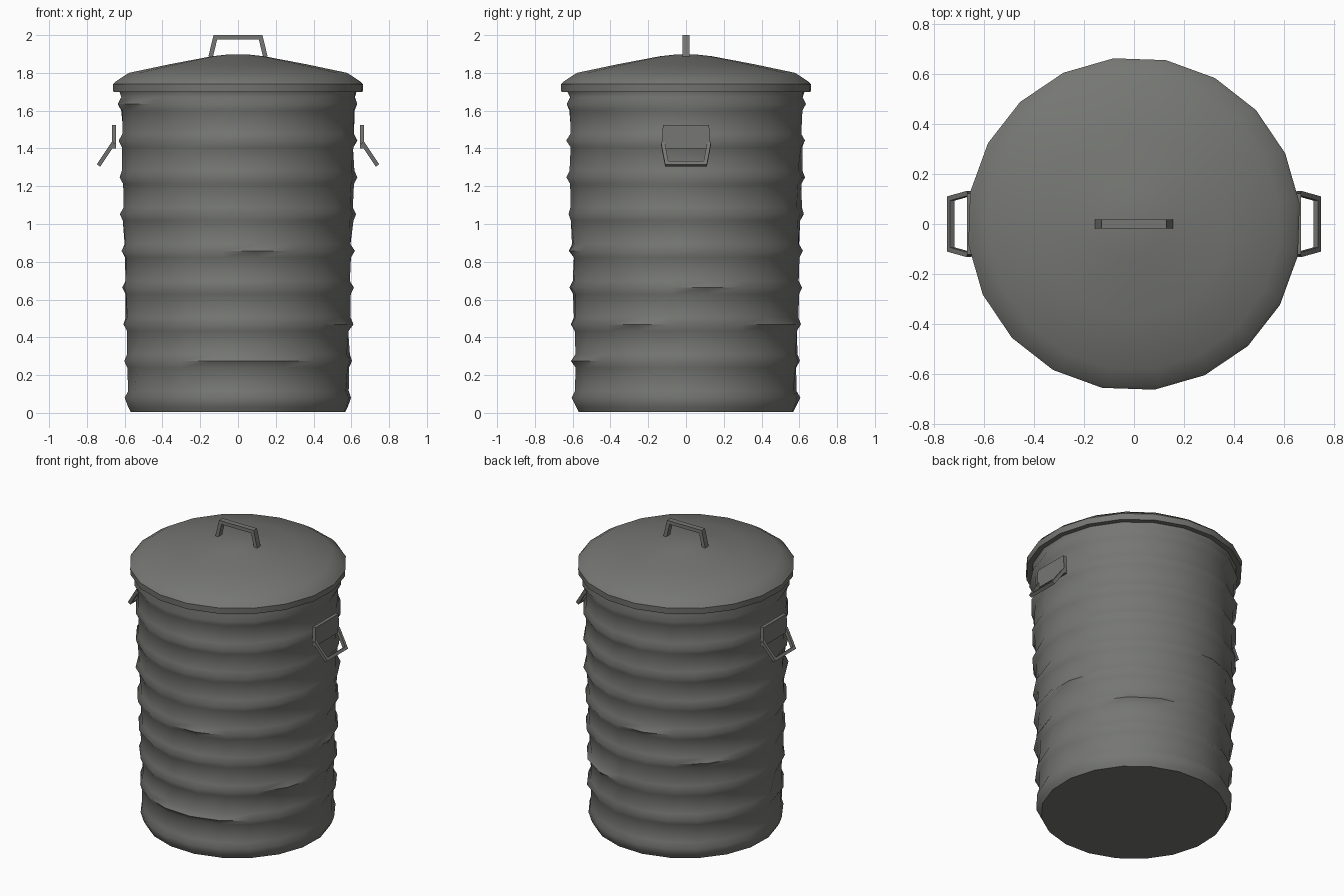
import bpy, bmesh, math, random
from mathutils import Vector

if "Cube" in bpy.data.objects:
    bpy.data.objects.remove(bpy.data.objects["Cube"])

random.seed(4)
SIDES = 20

steel = bpy.data.materials.new("dull grey steel")
steel.diffuse_color = (0.18, 0.185, 0.172, 1)
steel.use_nodes = True
steel.node_tree.nodes["Principled BSDF"].inputs["Base Color"].default_value = steel.diffuse_color


def finish(name, bm, smooth=None):
    bmesh.ops.recalc_face_normals(bm, faces=bm.faces)
    me = bpy.data.meshes.new(name)
    bm.to_mesh(me)
    bm.free()
    me.materials.append(steel)
    ob = bpy.data.objects.new(name, me)
    bpy.context.collection.objects.link(ob)
    if smooth:
        bpy.ops.object.select_all(action='DESELECT')
        ob.select_set(True)
        bpy.context.view_layer.objects.active = ob
        bpy.ops.object.shade_smooth_by_angle(angle=math.radians(smooth))
    return ob


def lathe(name, rings, smooth):
    """rings: list of (z, [radius per side], angle offset in degrees)"""
    bm = bmesh.new()
    loops = []
    for z, radii, off in rings:
        loop = []
        for i, r in enumerate(radii):
            a = math.radians(off + 360 * i / SIDES)
            loop.append(bm.verts.new((r * math.cos(a), r * math.sin(a), z)))
        loops.append(loop)
    for lo, hi in zip(loops, loops[1:]):
        for i in range(SIDES):
            j = (i + 1) % SIDES
            bm.faces.new((lo[i], lo[j], hi[j], hi[i]))
    bm.faces.new(loops[0])
    bm.faces.new(loops[-1])
    return finish(name, bm, smooth)


def bar(name, points, flat, width, thick):
    """rectangular bar along a planar path; flat = normal of the path's plane"""
    bm = bmesh.new()
    pts = [Vector(p) for p in points]
    flat = Vector(flat).normalized()
    secs = []
    for i, p in enumerate(pts):
        d0 = (p - pts[max(i - 1, 0)]).normalized()
        d1 = (pts[min(i + 1, len(pts) - 1)] - p).normalized()
        t = (d0 + d1).normalized()
        ref = d1 if d1.length else d0
        side = flat.cross(t) * (thick / 2 / max(t.dot(ref), 0.3))
        up = flat * width / 2
        secs.append([bm.verts.new(p + a * side + b * up)
                     for a, b in ((1, 1), (-1, 1), (-1, -1), (1, -1))])
    for s, e in zip(secs, secs[1:]):
        for k in range(4):
            m = (k + 1) % 4
            bm.faces.new((s[k], s[m], e[m], e[k]))
    bm.faces.new(secs[0])
    bm.faces.new(secs[-1])
    return finish(name, bm)


# dented body: slightly flared wall with nine raised hoops
def wall(z):
    return 0.582 + 0.04 * z / 1.7


rings = [(0.005, [0.572] * SIDES, 7), (0.03, [0.585] * SIDES, 7)]
for n in range(9):
    z = 0.08 + 0.1945 * n
    off = 7 + random.uniform(-4, 4)
    for dz, lift in ((-0.035, 0.003), (0, 0.021), (0.035, 0.003)):
        if n == 0 and dz < 0:
            continue
        radii = [wall(z + dz) + lift + random.uniform(-0.005, 0.004)
                 for _ in range(SIDES)]
        rings.append((z + dz, radii, off))
rings.append((1.70, [0.632] * SIDES, 7))
lathe("bin_body", rings, 60)

# domed lid with a turned-down rim
lid = [(1.70, 0.61, 7), (1.70, 0.665, 7), (1.74, 0.668, 7), (1.755, 0.655, 9),
       (1.80, 0.585, 9), (1.845, 0.37, 9), (1.888, 0.14, 9), (1.898, 0.05, 9)]
lathe("lid", [(z, [r] * SIDES, o) for z, r, o in lid], 35)

# lid handle
bar("lid_handle", [(-0.145, 0, 1.885), (-0.12, 0, 1.988),
                   (0.12, 0, 1.988), (0.145, 0, 1.885)],
    (0, 1, 0), 0.036, 0.024)

# side handles: a bracket plate with a hanging bail
for s, side in ((1, "right"), (-1, "left")):
    bm = bmesh.new()
    outline = [(-0.13, 1.40), (0.13, 1.40), (0.122, 1.525), (-0.122, 1.525)]
    inner = [bm.verts.new((s * 0.645, y, z)) for y, z in outline]
    outer = [bm.verts.new((s * 0.668, y, z)) for y, z in outline]
    bm.faces.new(inner)
    bm.faces.new(outer)
    for k in range(4):
        m = (k + 1) % 4
        bm.faces.new((inner[k], inner[m], outer[m], outer[k]))
    finish(side + "_bracket", bm)
    top, low = (0.658, 1.43), (0.733, 1.318)
    plane = Vector((top[1] - low[1], 0, s * (low[0] - top[0])))
    bar(side + "_bail", [(s * top[0], -0.123, top[1]), (s * low[0], -0.102, low[1]),
                         (s * low[0], 0.102, low[1]), (s * top[0], 0.123, top[1])],
        (plane.x * s, 0, plane.z * s) if s > 0 else (plane.x, 0, plane.z),
        0.022, 0.02)
